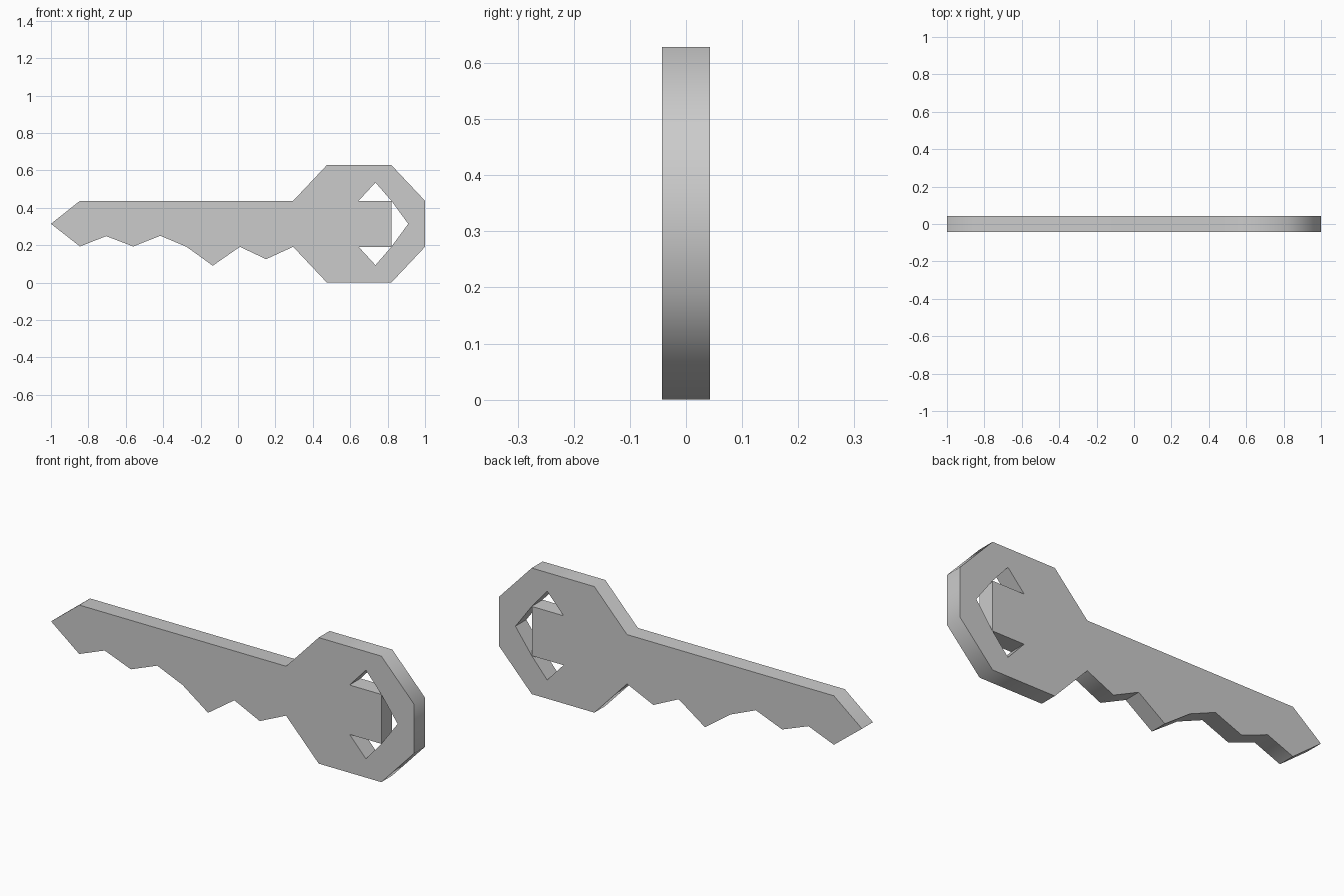
import bpy, bmesh
from math import radians

if "Cube" in bpy.data.objects:
    bpy.data.objects.remove(bpy.data.objects["Cube"])

MID, HALF = 0.314, 0.043      # symmetry height and half thickness
TOP, BOT = 0.437, 0.191       # blade edges

# Blade with its teeth, running on into the bow
blade = [(-1, MID), (-0.845, TOP), (0.295, TOP), (0.645, TOP), (0.82, TOP),
         (0.82, BOT), (0.645, BOT), (0.295, BOT),
         (0.15, 0.125), (0.01, 0.191), (-0.135, 0.09), (-0.275, 0.191),
         (-0.415, 0.25), (-0.56, 0.193), (-0.705, 0.248), (-0.845, 0.193)]

# Upper half of the octagonal bow, around the key-ring opening
bow_top = [(0.295, TOP), (0.475, 0.628), (0.82, 0.628), (1, TOP), (1, MID),
           (0.91, MID), (0.82, TOP), (0.735, 0.535), (0.645, TOP)]
bow_bottom = [(x, 2 * MID - z) for x, z in reversed(bow_top)]

bm = bmesh.new()
for outline in (blade, bow_top, bow_bottom):
    bm.faces.new([bm.verts.new((x, -HALF, z)) for x, z in outline])
bmesh.ops.remove_doubles(bm, verts=bm.verts[:], dist=0.001)

# Extrude the joined profile to full thickness
ext = bmesh.ops.extrude_face_region(bm, geom=bm.faces[:])
moved = [g for g in ext["geom"] if isinstance(g, bmesh.types.BMVert)]
bmesh.ops.translate(bm, verts=moved, vec=(0, 2 * HALF, 0))
bmesh.ops.recalc_face_normals(bm, faces=bm.faces[:])

mesh = bpy.data.meshes.new("key")
bm.to_mesh(mesh)
bm.free()
key = bpy.data.objects.new("key", mesh)
bpy.context.collection.objects.link(key)

# Soft shading along the rim, flat front and back
bpy.context.view_layer.objects.active = key
key.select_set(True)
bpy.ops.object.shade_smooth_by_angle(angle=radians(50))
